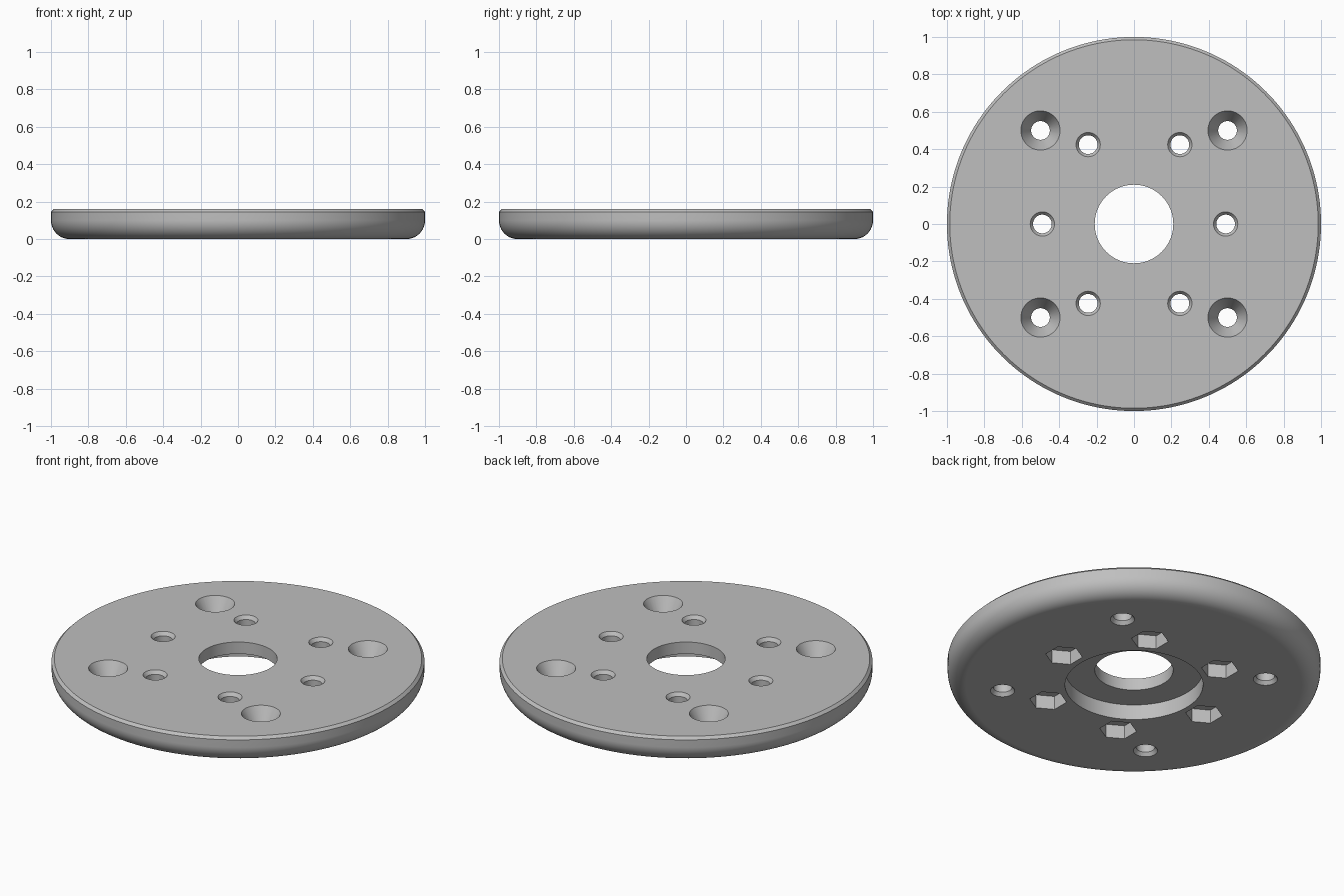
import bpy
import bmesh
import math
from mathutils import Matrix, Vector

cube = bpy.data.objects.get("Cube")
if cube:
    bpy.data.objects.remove(cube, do_unlink=True)

HEIGHT = 0.16
FILLET = 0.1
CHAMFER = 0.015
OVER = 0.02  # how far cutters stick out past the faces


def lathe(bm, profile, segments, centre=(0, 0), turn=0.0):
    """Closed solid turned about a vertical axis; profile is (radius, z) upwards."""
    rings = []
    for r, z in profile:
        ring = []
        for i in range(segments):
            a = turn + math.tau * i / segments
            ring.append(bm.verts.new((centre[0] + r * math.cos(a),
                                      centre[1] + r * math.sin(a), z)))
        rings.append(ring)
    for low, high in zip(rings, rings[1:]):
        for i in range(segments):
            j = (i + 1) % segments
            bm.faces.new((low[i], low[j], high[j], high[i]))
    bm.faces.new(rings[0][::-1])
    bm.faces.new(rings[-1])


def to_object(bm, name):
    mesh = bpy.data.meshes.new(name)
    bm.to_mesh(mesh)
    bm.free()
    obj = bpy.data.objects.new(name, mesh)
    bpy.context.collection.objects.link(obj)
    return obj


# Disc body: rounded lower rim, small chamfer on the upper rim
bm = bmesh.new()
steps = 12
profile = []
for k in range(steps + 1):
    a = math.pi / 2 * k / steps
    profile.append((1 - FILLET + FILLET * math.sin(a), FILLET - FILLET * math.cos(a)))
profile += [(1, HEIGHT - CHAMFER), (1 - CHAMFER, HEIGHT)]
lathe(bm, profile, 160)
disc = to_object(bm, "mounting_disc")

# Round cutters: stepped centre bore, countersunk corner holes, chamfered bolt holes
bm = bmesh.new()
top, bottom = HEIGHT + OVER, -OVER
lathe(bm, [(0.37, bottom), (0.37, 0.09), (0.21, 0.09), (0.21, top)], 96)
for sx in (-1, 1):
    for sy in (-1, 1):
        lathe(bm, [(0.08, bottom), (0.05, OVER), (0.05, 0.06), (0.116, top)],
              40, (0.5 * sx, 0.5 * sy))
bolt_spots = [(0.49 * math.cos(k * math.pi / 3), 0.49 * math.sin(k * math.pi / 3))
              for k in range(6)]
for spot in bolt_spots:
    lathe(bm, [(0.05, 0.04), (0.05, HEIGHT - OVER), (0.08, top)], 40, spot)
round_cutter = to_object(bm, "round_hole_cutter")

# Hexagonal nut pockets on the underside
bm = bmesh.new()
for spot in bolt_spots:
    lathe(bm, [(0.1, bottom), (0.1, 0.08)], 6, spot, math.pi / 6)
hex_cutter = to_object(bm, "nut_pocket_cutter")

# Cut the disc, then drop the cutters
bpy.ops.object.select_all(action='DESELECT')
bpy.context.view_layer.objects.active = disc
disc.select_set(True)
for cutter in (round_cutter, hex_cutter):
    cutter.hide_render = True
    mod = disc.modifiers.new("cut", 'BOOLEAN')
    mod.operation = 'DIFFERENCE'
    mod.solver = 'EXACT'
    mod.object = cutter
    bpy.ops.object.modifier_apply(modifier=mod.name)
    bpy.data.objects.remove(cutter, do_unlink=True)

# Smooth curved walls, keep edges crisp and flats flat
bpy.ops.object.shade_smooth_by_angle(angle=math.radians(25))
weighted = disc.modifiers.new("weighted_normals", 'WEIGHTED_NORMAL')
weighted.keep_sharp = True

# Plain grey finish
grey = bpy.data.materials.new("plain_grey")
grey.use_nodes = True
colour = (0.52, 0.52, 0.52, 1)
grey.diffuse_color = colour
grey.node_tree.nodes["Principled BSDF"].inputs["Base Color"].default_value = colour
disc.data.materials.clear()
disc.data.materials.append(grey)
